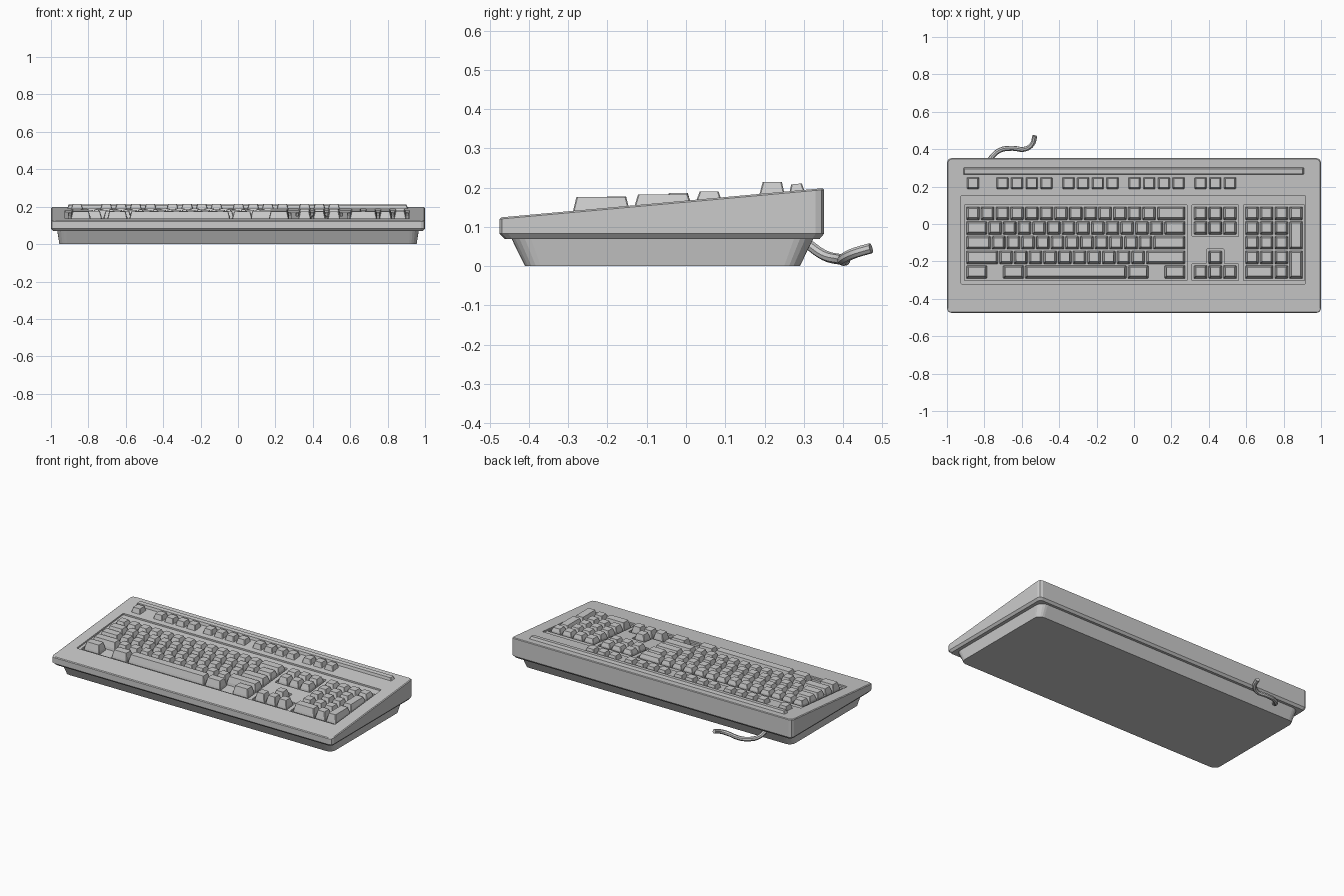
import bpy, bmesh, math

if "Cube" in bpy.data.objects:
    bpy.data.objects.remove(bpy.data.objects["Cube"])

U = 0.0785                      # key pitch
X0 = -0.90                      # left edge of the key field
Y0 = 0.057                      # centre line of the number row
FRONT, BACK = -0.475, 0.352


def slope(y):
    """Height of the sloping case top at depth y."""
    return 0.124 + (y - FRONT) * 0.0907


def plan(x0, x1, y0, y1, r, seg=1):
    """Rectangle outline with chamfered or rounded corners."""
    pts = []
    corners = [(x1 - r, y1 - r, 0), (x0 + r, y1 - r, 90),
               (x0 + r, y0 + r, 180), (x1 - r, y0 + r, 270)]
    for cx, cy, a in corners:
        for i in range(seg + 1):
            t = math.radians(a + 90 * i / seg)
            pts.append((cx + r * math.cos(t), cy + r * math.sin(t)))
    return pts


def flat(z):
    return lambda y: z


def tilted(d):
    return lambda y: slope(y) + d


def loft(bm, layers):
    """Skin a stack of (outline, height function) layers and cap both ends."""
    rings = [[bm.verts.new((x, y, h(y))) for x, y in pts] for pts, h in layers]
    n = len(rings[0])
    for a, b in zip(rings, rings[1:]):
        for i in range(n):
            j = (i + 1) % n
            bm.faces.new((a[i], a[j], b[j], b[i]))
    bm.faces.new(rings[0][::-1])
    bm.faces.new(rings[-1])


def finish(name, bm):
    bmesh.ops.recalc_face_normals(bm, faces=bm.faces)
    mesh = bpy.data.meshes.new(name)
    bm.to_mesh(mesh)
    bm.free()
    ob = bpy.data.objects.new(name, mesh)
    bpy.context.collection.objects.link(ob)
    return ob


def part(name, layers):
    bm = bmesh.new()
    loft(bm, layers)
    return finish(name, bm)


def carve(target, x0, x1, y0, y1, depth):
    """Sink a slope-following pocket into the target."""
    edge = plan(x0, x1, y0, y1, 0.004)
    cutter = part("pocket_cutter", [(edge, tilted(-depth)), (edge, tilted(0.05))])
    cutter.hide_render = True
    mod = target.modifiers.new("pocket", 'BOOLEAN')
    mod.operation, mod.solver, mod.object = 'DIFFERENCE', 'EXACT', cutter
    bpy.context.view_layer.objects.active = target
    bpy.ops.object.modifier_apply(modifier=mod.name)
    bpy.data.objects.remove(cutter)


# Tapered lower tray
part("base_tray", [
    (plan(-0.955, 0.955, -0.41, 0.29, 0.04, 5), flat(0.0)),
    (plan(-0.967, 0.967, -0.447, 0.327, 0.05, 5), flat(0.075))])

# Upper case with chamfered lip and sloping top
case = part("upper_case", [
    (plan(-0.988, 0.988, FRONT + 0.014, BACK - 0.012, 0.018, 2), flat(0.069)),
    (plan(-1, 1, FRONT, BACK, 0.022, 2), flat(0.083)),
    (plan(-1, 1, FRONT, BACK, 0.022, 2), tilted(-0.004)),
    (plan(-0.995, 0.995, FRONT + 0.005, BACK - 0.005, 0.02, 2), tilted(0.0))])


def col(c):
    return X0 + c * U


def row(r):
    return Y0 - r * U


# Main recess, then wells around the key clusters (columns, rows)
carve(case, -0.925, 0.917, -0.322, 0.152, 0.010)
for c0, c1, r0, r1 in [(0, 15, 0, 4), (15.5, 18.5, 0, 1), (16.5, 17.5, 3, 3),
                       (15.5, 18.5, 4, 4), (19, 23, 0, 4)]:
    carve(case, col(c0) - 0.007, col(c1) + 0.007,
          row(r1 + 0.5) - 0.007, row(r0 - 0.5) + 0.007, 0.022)

# Raised strip along the back
part("back_strip", [
    (plan(-0.915, 0.91, 0.263, 0.303, 0.003), tilted(-0.005)),
    (plan(-0.905, 0.90, 0.268, 0.295, 0.003), tilted(0.017))])

TOPS = {-2.05: 0.215, 0: 0.190, 1: 0.186, 2: 0.182, 3: 0.177, 4: 0.174}


def key(bm, c, r, w=1.0, h=1):
    """Tapered keycap at column c, row r, w units wide and h rows deep."""
    g = 0.004
    x0, x1 = col(c) + g, col(c + w) - g
    y1, y0 = row(r - 0.5) - g, row(r + h - 0.5) + g
    top = TOPS[r] if h == 1 else {1: 0.183, 3: 0.176}[r]
    mid = 0.009
    loft(bm, [
        (plan(x0, x1, y0, y1, 0.003), tilted(-0.024)),
        (plan(x0 + 0.002, x1 - 0.002, y0 + 0.003, y1 - 0.002, 0.003), tilted(-0.006)),
        (plan(x0 + 0.011, x1 - 0.011, y0 + 0.013, y1 - mid, 0.003), flat(top))])


def key_group(name, keys):
    bm = bmesh.new()
    for k in keys:
        key(bm, *k)
    finish(name, bm)


def run(start, r, widths):
    """Row of keys side by side; negative widths are gaps."""
    out, c = [], start
    for w in widths:
        if w > 0:
            out.append((c, r, w))
        c += abs(w)
    return out


# Key clusters
F = -2.05
key_group("function_keys", run(0, F, [1, -1] + [1] * 4 + [-0.5] + [1] * 4 +
                               [-0.5] + [1] * 4 + [-0.5] + [1] * 3))
key_group("main_keys",
          run(0, 0, [1] * 13 + [2]) +
          run(0, 1, [1.5] + [1] * 12 + [1.5]) +
          run(0, 2, [1.75] + [1] * 11 + [2.25]) +
          run(0, 3, [2.25] + [1] * 10 + [2.75]) +
          run(0, 4, [1.5, -1, 1.5, 7, 1.5, -1, 1.5]))
key_group("navigation_keys", run(15.5, 0, [1] * 3) + run(15.5, 1, [1] * 3))
key_group("arrow_keys", [(16.5, 3)] + run(15.5, 4, [1] * 3))
key_group("number_pad_keys",
          run(19, 0, [1] * 4) + run(19, 1, [1] * 3) + run(19, 2, [1] * 3) +
          run(19, 3, [1] * 3) + run(19, 4, [2, 1]) +
          [(22, 1, 1, 2), (22, 3, 1, 2)])

# Cable stub leaving the back
path = [(-0.79, 0.30, 0.065), (-0.765, 0.352, 0.028), (-0.715, 0.395, 0.017),
        (-0.65, 0.405, 0.014), (-0.585, 0.40, 0.018), (-0.545, 0.425, 0.032),
        (-0.53, 0.471, 0.046)]
curve = bpy.data.curves.new("cable", 'CURVE')
curve.dimensions = '3D'
curve.bevel_depth, curve.bevel_resolution = 0.0135, 2
curve.use_fill_caps, curve.resolution_u = True, 5
sp = curve.splines.new('BEZIER')
sp.bezier_points.add(len(path) - 1)
for bp, co in zip(sp.bezier_points, path):
    bp.co = co
    bp.handle_left_type = bp.handle_right_type = 'AUTO'
cable = bpy.data.objects.new("cable", curve)
bpy.context.collection.objects.link(cable)
bpy.ops.object.select_all(action='DESELECT')
cable.select_set(True)
bpy.context.view_layer.objects.active = cable
bpy.ops.object.convert(target='MESH')
bpy.ops.object.shade_smooth_by_angle()
